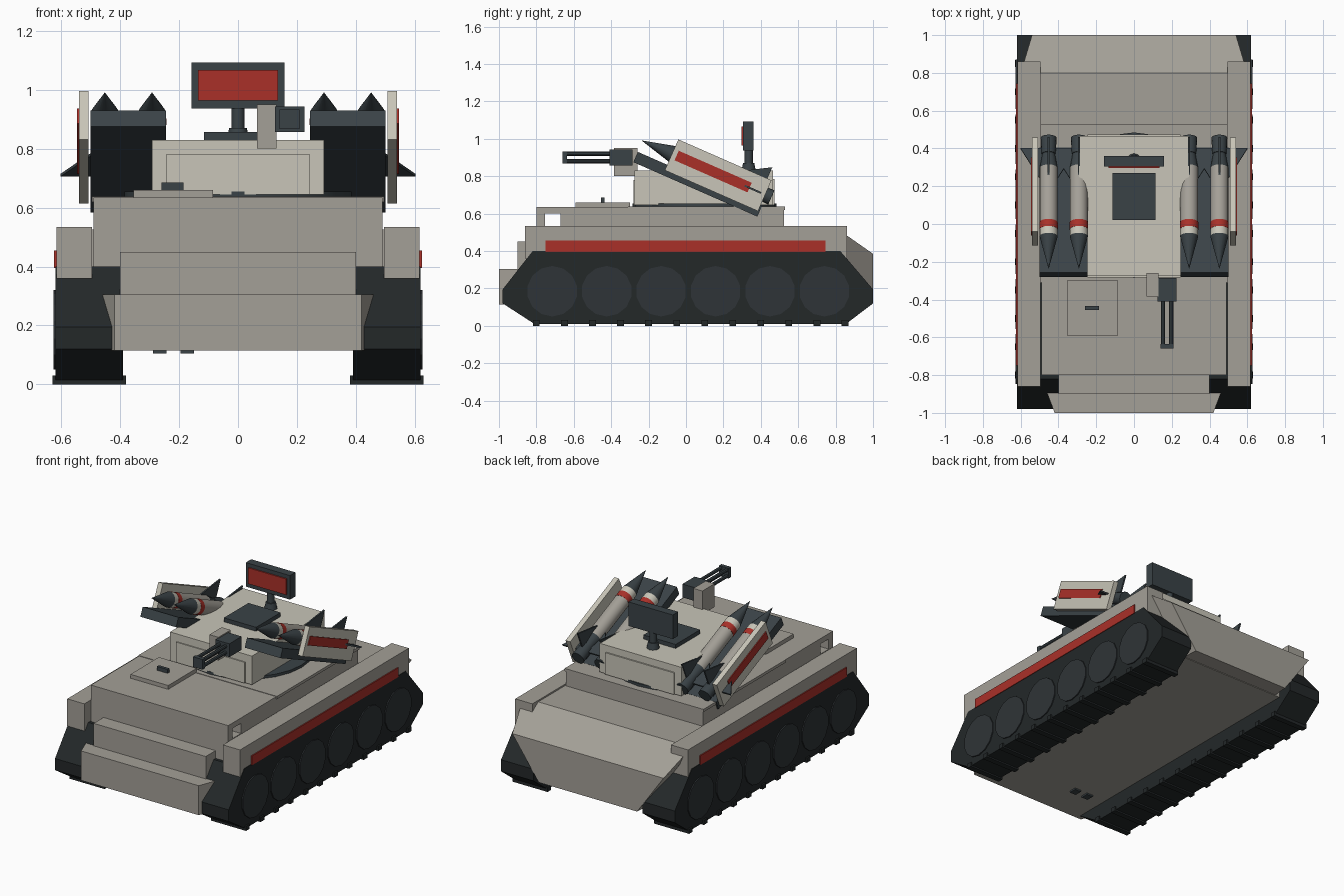
import bpy, bmesh, math
from mathutils import Matrix, Vector

if "Cube" in bpy.data.objects:
    bpy.data.objects.remove(bpy.data.objects["Cube"])

TILT = math.radians(-23.7)


def mat(name, r, g, b):
    m = bpy.data.materials.new(name)
    m.diffuse_color = (r, g, b, 1)
    m.use_nodes = True
    m.node_tree.nodes["Principled BSDF"].inputs["Base Color"].default_value = m.diffuse_color
    return m


HULL = mat("hull_grey", .37, .35, .31)
LIGHT = mat("light_grey", .58, .56, .48)
DARK = mat("track_dark", .017, .021, .022)
SLATE = mat("slate", .042, .055, .062)
WHEEL = mat("wheel_slate", .028, .034, .038)
RED = mat("red", .40, .03, .022)


def finish(name, bm, material, matrix=None, smooth=False):
    bmesh.ops.recalc_face_normals(bm, faces=bm.faces)
    me = bpy.data.meshes.new(name)
    bm.to_mesh(me)
    bm.free()
    if matrix:
        me.transform(matrix)
    me.materials.append(material)
    ob = bpy.data.objects.new(name, me)
    bpy.context.collection.objects.link(ob)
    if smooth:
        bpy.context.view_layer.objects.active = ob
        bpy.ops.object.select_all(action='DESELECT')
        ob.select_set(True)
        bpy.ops.object.shade_smooth_by_angle(angle=math.radians(35))
    return ob


def box(name, x, y, z, material, matrix=None):
    bm = bmesh.new()
    bmesh.ops.create_cube(bm, size=1)
    for v in bm.verts:
        v.co = [(a + b) / 2 + c * (b - a) for c, (a, b) in zip(v.co, (x, y, z))]
    return finish(name, bm, material, matrix)


def prism(name, pts, axis, lo, hi, material, matrix=None):
    """Extrude a 2D outline along x (pts are y,z) or z (pts are x,y)."""
    bm = bmesh.new()
    put = (lambda p, d: (d, p[0], p[1])) if axis == 'x' else (lambda p, d: (p[0], p[1], d))
    a = [bm.verts.new(put(p, lo)) for p in pts]
    b = [bm.verts.new(put(p, hi)) for p in pts]
    bm.faces.new(a)
    bm.faces.new(b)
    n = len(pts)
    for i in range(n):
        bm.faces.new((a[i], a[(i + 1) % n], b[(i + 1) % n], b[i]))
    return finish(name, bm, material, matrix)


def tube(name, p, q, r1, r2, seg, material, matrix=None, smooth=True):
    """Cylinder or cone from p to q."""
    p, q = Vector(p), Vector(q)
    bm = bmesh.new()
    bmesh.ops.create_cone(bm, cap_ends=True, segments=seg, radius1=r1, radius2=r2, depth=(q - p).length)
    rot = (q - p).to_track_quat('Z', 'Y').to_matrix().to_4x4()
    bm.transform(Matrix.Translation((p + q) / 2) @ rot)
    bmesh.ops.remove_doubles(bm, verts=bm.verts, dist=1e-5)
    return finish(name, bm, material, matrix, smooth)


def span(s, a, b):
    return tuple(sorted((s * a, s * b)))


# Hull: belly, nose, upper casemate with side slot, sloped tail
box("lower_hull", (-.4, .4), (-.9, .9), (.115, .45), HULL)
prism("nose", [(-.42, -1), (.42, -1), (.5, -.79), (-.5, -.79)], 'z', .115, .305, HULL)
upper = box("upper_hull", (-.49, .49), (-.8, .525), (.30, .635), HULL)
slot = box("slot_cutter", (-.6, .6), (-.755, -.67), (.535, .6), HULL)
slot.hide_render = True
slot.hide_set(True)
cut = upper.modifiers.new("slot", 'BOOLEAN')
cut.operation, cut.object, cut.solver = 'DIFFERENCE', slot, 'EXACT'
tail = prism("tail", [(.5, .115), (.5, .525), (.8, .525), (1, .385), (1, .12)], 'x', -.6, .6, HULL)
for v in tail.data.vertices:
    if v.co.y > .9:
        v.co.x *= .54 / .6
    if v.co.z < .13:
        v.co.x *= .65
box("deck_plate", (-.495, .495), (-.31, .53), (.62, .638), HULL)
for x in (-.265, -.172):
    box("belly_drain", (x - .023, x + .023), (-.78, -.73), (.105, .12), SLATE)

# Running gear, both sides
OUTLINE = [(-.81, .01), (.855, .01), (1, .12), (1, .195), (.825, .4), (-.82, .4), (-.98, .195), (-.98, .12)]
for s in (-1, 1):
    prism("track", OUTLINE, 'x', *span(s, .39, .62), DARK)
    for i in range(12):
        y = -.80 + i * .15
        box("track_pad", span(s, .38, .63), (y - .018, y + .018), (0, .03), DARK)
    for i in range(6):
        y = -.715 + i * .291
        tube("road_wheel", (s * .60, y, .185), (s * .627, y, .185), .135, .135, 14, WHEEL, smooth=False)
    box("fender", span(s, .495, .617), (-.86, .86), (.36, .535), HULL)
    box("fender_stripe", span(s, .61, .624), (-.75, .745), (.395, .455), RED)

# Hatch with handle
box("hatch", (-.355, -.085), (-.59, -.30), (.63, .66), HULL)
box("hatch_handle", (-.26, -.185), (-.455, -.435), (.655, .685), SLATE)

# Turret
tube("turret_ring", (0, .1, .60), (0, .1, .655), .385, .385, 24, SLATE)
box("turret", (-.292, .292), (-.275, .465), (.645, .83), LIGHT)
box("turret_front_panel", (-.245, .245), (-.282, -.26), (.645, .78), LIGHT)
box("turret_back_panel", (-.245, .245), (.45, .474), (.645, .785), LIGHT)
box("roof_plate", (-.115, .115), (.02, .27), (.825, .856), SLATE)

# Radar
tube("radar_post", (0, .335, .82), (0, .335, .95), .022, .022, 12, SLATE)
tube("radar_foot", (0, .335, .82), (0, .335, .87), .04, .03, 12, SLATE)
box("radar_panel", (-.158, .158), (.305, .36), (.937, 1.092), SLATE)
box("radar_face", (-.135, .135), (.297, .31), (.964, 1.067), RED)

# Rotary gun
box("gun_mount", (.065, .13), (-.385, -.26), (.80, .95), HULL)
box("gun_body", (.125, .225), (-.41, -.285), (.857, .943), SLATE)
for dx in (-.022, .022):
    for dz in (-.02, .02):
        tube("gun_barrel", (.175 + dx, -.655, .9 + dz), (.175 + dx, -.40, .9 + dz), .011, .011, 8, SLATE)
box("gun_muzzle_clamp", (.141, .209), (-.66, -.635), (.867, .933), SLATE)

# Tilted missile launchers: local y runs nose to tail along the rail
ROT = Matrix.Rotation(TILT, 4, 'X')
TRAY = Matrix.Translation((0, .062, .757)) @ ROT
GUARD = Matrix.Translation((0, .172, .805)) @ ROT
STRIPE = Matrix.Translation((0, .145, .825)) @ ROT
for s in (-1, 1):
    box("launch_tray", span(s, .245, .5), (-.362, .362), (-.03, .03), SLATE, TRAY)
    box("launcher_guard", span(s, .507, .54), (-.272, .272), (-.09, .09), LIGHT, GUARD)
    box("guard_stripe", span(s, .535, .546), (-.213, .213), (-.028, .028), RED, STRIPE)
    for x in (.292, .452):
        m = Matrix.Translation((s * x, -.235, .99)) @ ROT
        parts = [("missile_nose", 0, .185, .001, .048, SLATE),
                 ("missile_collar", .185, .225, .048, .048, LIGHT),
                 ("missile_band", .225, .265, .049, .049, RED),
                 ("missile_body", .265, .58, .048, .048, HULL),
                 ("missile_tail", .58, .66, .048, .034, SLATE),
                 ("missile_nozzle", .66, .755, .038, .042, SLATE)]
        for name, a, b, r1, r2, c in parts:
            tube(name, (0, a, 0), (0, b, 0), r1, r2, 16, c, m)
        for k in range(4):
            turn = Matrix.Rotation(k * math.pi / 2, 4, 'Y')
            prism("missile_fin", [(.49, .03), (.695, .15), (.695, .03)], 'x', -.005, .005, SLATE, m @ turn)
